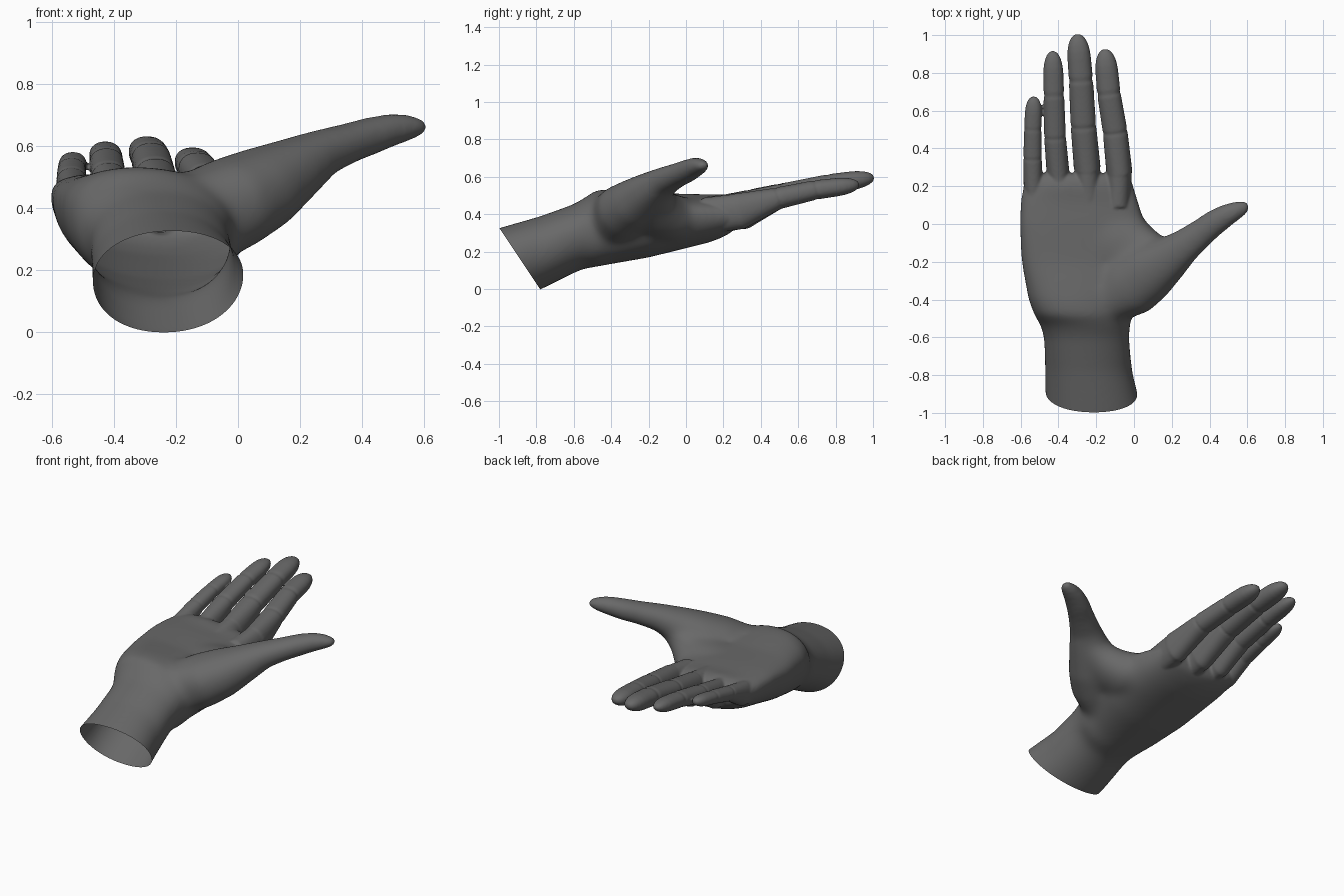
import bpy, bmesh, math
from mathutils import Vector

if "Cube" in bpy.data.objects:
    bpy.data.objects.remove(bpy.data.objects["Cube"])

SIDES = 32


def loft(name, rings):
    """Closed solid skinned over a list of point rings."""
    bm = bmesh.new()
    vs = [[bm.verts.new(p) for p in r] for r in rings]
    for a, b in zip(vs, vs[1:]):
        for i in range(SIDES):
            j = (i + 1) % SIDES
            bm.faces.new((a[i], a[j], b[j], b[i]))
    bm.faces.new(vs[0])
    bm.faces.new(vs[-1])
    bmesh.ops.recalc_face_normals(bm, faces=bm.faces)
    me = bpy.data.meshes.new(name)
    bm.to_mesh(me)
    bm.free()
    ob = bpy.data.objects.new(name, me)
    bpy.context.collection.objects.link(ob)
    return ob


def unit(i, n=2.0):
    a = 2 * math.pi * i / SIDES
    c, s = math.cos(a), math.sin(a)
    return (math.copysign(abs(c) ** (2 / n), c), math.copysign(abs(s) ** (2 / n), s))


def tube(name, rows):
    """Loft of elliptical rings along a path: (x, y, z, half width, half height)."""
    rings = []
    for k, (x, y, z, w, h) in enumerate(rows):
        t = (Vector(rows[min(k + 1, len(rows) - 1)][:3]) - Vector(rows[max(k - 1, 0)][:3])).normalized()
        side = t.cross(Vector((0, 0, 1))).normalized()
        up = side.cross(t)
        rings.append([Vector((x, y, z)) + side * w * unit(i, 2.2)[0] + up * h * unit(i, 2.2)[1]
                      for i in range(SIDES)])
    return loft(name, rings)


def finger(name, pts, w):
    """Finger through start, base, two joints and tip, creased at the joints."""
    rows = []
    for s in range(4):
        a, b = Vector(pts[s]), Vector(pts[s + 1])
        last = s == 3
        fs = (0, .1, .3, .5, .65, .78, .88, .95, .985, 1) if last else (0, .06, .14, .35, .65, .88, .95)
        for f in fs:
            p = a.lerp(b, f)
            k = 1.04 - .05 * (s + f - 1) if s else 1.0
            if s > 1 and f == 0:
                k *= .92
            if last and f > .5:
                k *= max(.08, math.sqrt(1 - ((f - .5) / .5) ** 2)) ** .85
            root = max(0, min(1, 2 - s - f))       # deeper towards the knuckle
            h = w * k * (1.02 - .06 * (s + f) + .48 * root)
            rows.append((p.x, p.y, p.z, w * k, h))
    return tube(name, rows)


def fuse(name, obs, voxel, rounds):
    """Join solids into one skin and relax it."""
    bpy.ops.object.select_all(action='DESELECT')
    for o in obs:
        o.select_set(True)
    bpy.context.view_layer.objects.active = obs[0]
    if len(obs) > 1:
        bpy.ops.object.join()
    ob = obs[0]
    ob.name = name
    m = ob.modifiers.new("skin", 'REMESH')
    m.mode, m.voxel_size = 'VOXEL', voxel
    m = ob.modifiers.new("relax", 'SMOOTH')
    m.factor, m.iterations = .5, rounds
    for n in ("skin", "relax"):
        bpy.ops.object.modifier_apply(modifier=n)
    return ob


# Palm and wrist: y, left, right, bottom, widest height, top
palm_rows = [
    (-1.20, -.46, .06, -.15, .04, .26),
    (-1.00, -.468, .045, -.085, .13, .327),
    (-.78, -.472, -.008, -.005, .20, .39),
    (-.60, -.478, -.025, .085, .29, .455),
    (-.54, -.495, -.02, .11, .32, .49),
    (-.48, -.53, -.01, .12, .34, .53),
    (-.40, -.56, .0, .135, .37, .53),
    (-.20, -.597, .05, .17, .40, .523),
    (.00, -.608, .06, .22, .425, .52),
    (.12, -.603, .025, .25, .425, .515),
    (.20, -.59, .0, .28, .425, .505),
    (.27, -.57, -.015, .325, .42, .48)]
rings = []
for y, xl, xr, zb, ze, zt in palm_rows:
    wrist = y < -.52
    n = 2.1 if wrist else 2.2
    cup = .018 if -.25 < y < .15 else 0
    ring = []
    for c, s in (unit(i, n) for i in range(SIDES)):
        z = ze + s * ((zt - ze) if s > 0 else (ze - zb)) - (0 if wrist else .025 * c)
        z -= cup * max(0, s) * (1 - c * c)
        ring.append(((xl + xr) / 2 + (xr - xl) / 2 * c, y, z))
    rings.append(ring)
palm = loft("palm", rings)

# Thumb with the muscle at its root
thumb = tube("thumb", [
    (-.20, -.50, .33, .11, .11), (-.13, -.40, .36, .14, .155), (-.02, -.32, .415, .175, .15),
    (.08, -.25, .465, .16, .135), (.18, -.185, .525, .122, .105), (.27, -.115, .578, .093, .077),
    (.36, -.045, .61, .078, .066), (.43, .01, .633, .072, .063), (.50, .052, .653, .062, .055),
    (.56, .08, .66, .05, .043), (.60, .098, .661, .036, .029), (.62, .106, .661, .012, .01)])

# Web of skin between thumb and palm
web = tube("thumb_web", [
    (-.18, -.10, .36, .20, .14), (-.10, -.11, .37, .20, .14), (-.02, -.14, .39, .185, .132),
    (.04, -.165, .42, .16, .118), (.12, -.18, .47, .125, .10), (.20, -.18, .525, .10, .085)])
base = fuse("palm", [palm, thumb, web], .013, 42)

# Fingers
fingers = [
    finger("index_finger", [(-.085, .1, .39), (-.078, .28, .415), (-.10, .49, .485),
                            (-.133, .69, .53), (-.155, .926, .56)], .066),
    finger("middle_finger", [(-.24, .1, .39), (-.248, .3, .42), (-.268, .52, .505),
                             (-.281, .76, .56), (-.30, 1.005, .597)], .068),
    finger("ring_finger", [(-.39, .1, .40), (-.403, .28, .425), (-.418, .46, .50),
                           (-.424, .68, .55), (-.43, .916, .587)], .058),
    finger("little_finger", [(-.53, .06, .41), (-.533, .2, .432), (-.537, .35, .49),
                             (-.536, .5, .525), (-.53, .676, .558)], .049)]
hand = fuse("hand", [base] + fingers, .0072, 5)

# Open slanted cut at the wrist
bm = bmesh.new()
bm.from_mesh(hand.data)
bmesh.ops.bisect_plane(bm, geom=bm.verts[:] + bm.edges[:] + bm.faces[:],
                       plane_co=(0, -.78, 0), plane_no=(0, .33, .22), clear_inner=True)
bm.to_mesh(hand.data)
bm.free()

# Colour and shading
mat = bpy.data.materials.new("dark grey")
mat.diffuse_color = (.14, .14, .14, 1)
mat.use_nodes = True
mat.node_tree.nodes["Principled BSDF"].inputs["Base Color"].default_value = mat.diffuse_color
hand.data.materials.clear()
hand.data.materials.append(mat)
hand.data.polygons.foreach_set("material_index", [0] * len(hand.data.polygons))
bpy.context.view_layer.objects.active = hand
hand.select_set(True)
bpy.ops.object.shade_smooth()
